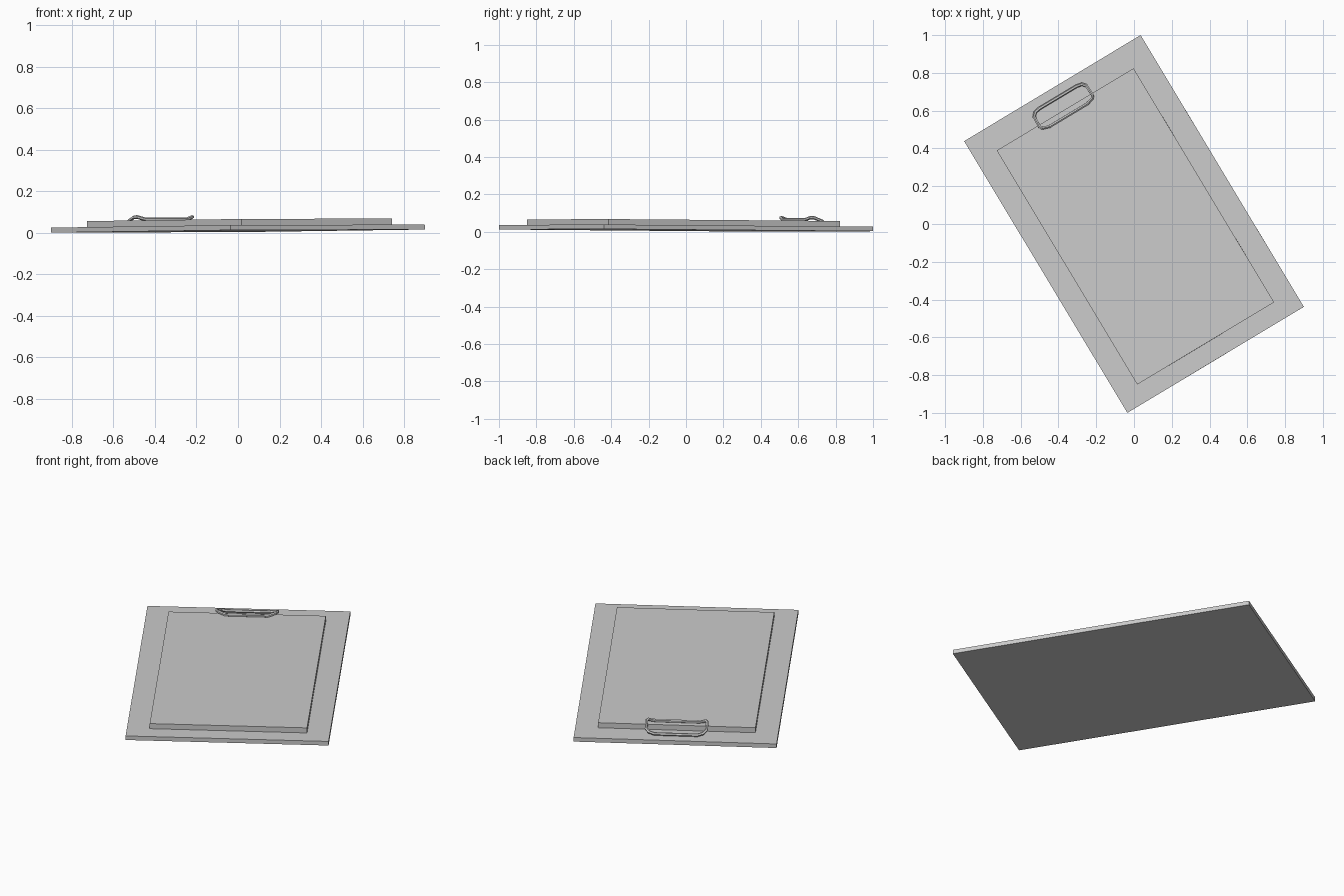
import bpy
import math
from mathutils import Matrix, Euler

cube = bpy.data.objects.get("Cube")
if cube:
    bpy.data.objects.remove(cube, do_unlink=True)

THICK = 0.024   # board thickness
STACK = 0.03    # paper stack thickness

# Whole clipboard lies turned on the ground and tips very slightly
PLACE = Matrix.Translation((0, 0, 0.008)) @ Euler(
    (-0.0072, -0.0025, math.radians(31))).to_matrix().to_4x4()

grey = bpy.data.materials.new("plain_grey")
grey.use_nodes = True
colour = (0.6, 0.6, 0.6, 1)
grey.diffuse_color = colour
grey.node_tree.nodes["Principled BSDF"].inputs["Base Color"].default_value = colour


def slab(name, width, length, height, y, z):
    """Box with its underside at height z."""
    bpy.ops.mesh.primitive_cube_add(size=1)
    ob = bpy.context.object
    ob.name = name
    ob.data.transform(Matrix.Translation((0, y, z + height / 2))
                      @ Matrix.Diagonal((width, length, height, 1)))
    ob.data.materials.append(grey)
    ob.matrix_world = PLACE
    return ob


slab("board", 1.09, 1.678, THICK, 0, 0)
slab("paper_stack", 0.845, 1.445, STACK, -0.015, THICK)

# Wire clip: back bar on the board, raised ends, front bar on the paper
half = [(0.115, 0.782, 0.010), (0.145, 0.776, 0.018), (0.161, 0.757, 0.028),
        (0.163, 0.700, 0.048), (0.155, 0.684, 0.049), (0.115, 0.672, 0.037)]
loop = half + [(-x, y, z) for x, y, z in reversed(half)]
curve = bpy.data.curves.new("clip", "CURVE")
curve.dimensions = "3D"
curve.bevel_depth = 0.009
curve.bevel_resolution = 1
spline = curve.splines.new("POLY")
spline.points.add(len(loop) - 1)
for point, (x, y, z) in zip(spline.points, loop):
    point.co = (x, y, z + THICK, 1)
spline.use_cyclic_u = True
curve.materials.append(grey)
clip = bpy.data.objects.new("clip", curve)
bpy.context.collection.objects.link(clip)
clip.matrix_world = PLACE
bpy.ops.object.select_all(action="DESELECT")
clip.select_set(True)
bpy.context.view_layer.objects.active = clip
bpy.ops.object.convert(target="MESH")
bpy.ops.object.shade_smooth_by_angle(angle=math.radians(30))
